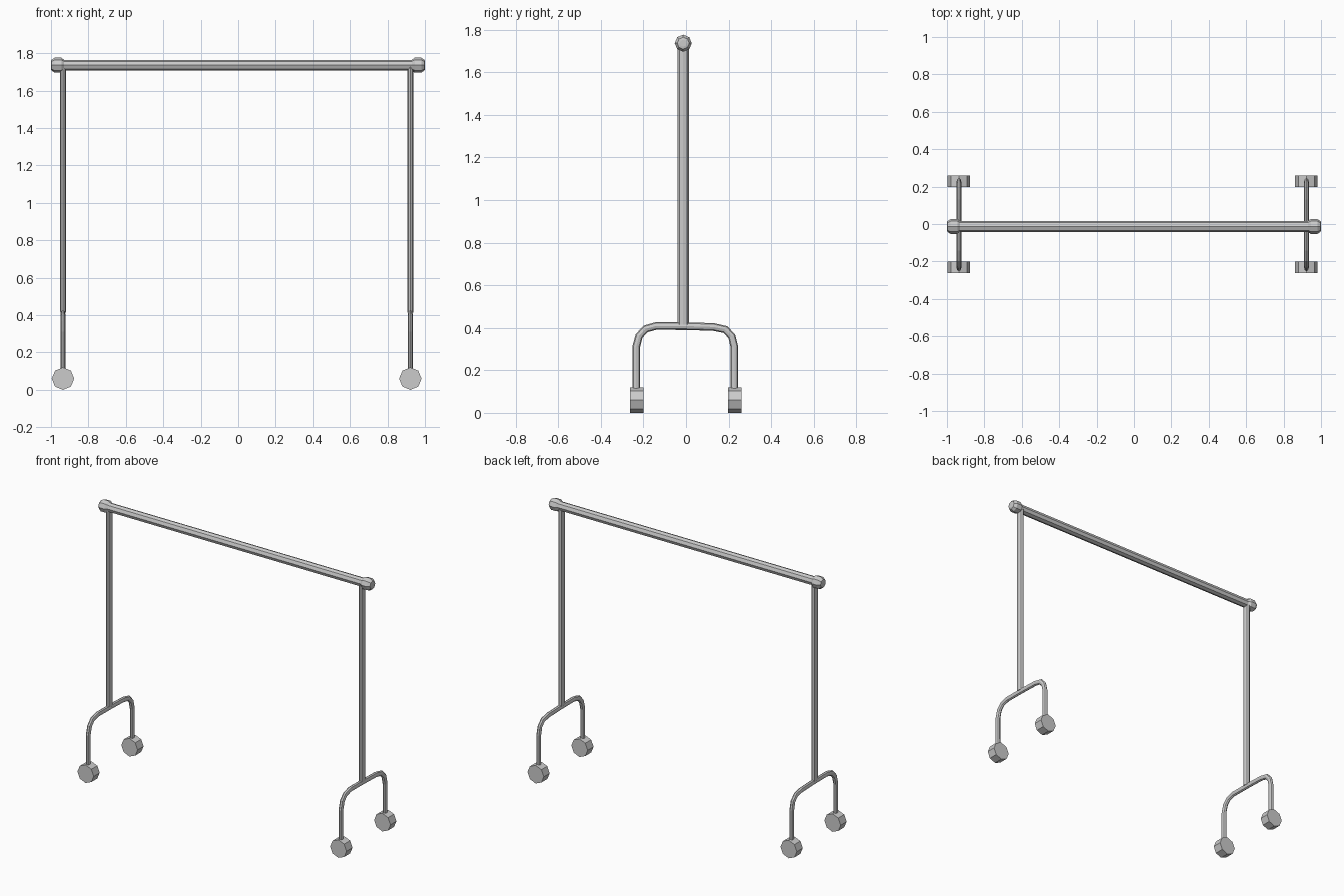
import bpy, bmesh, math
from mathutils import Vector

if "Cube" in bpy.data.objects:
    bpy.data.objects.remove(bpy.data.objects["Cube"])

BAR_Y, BAR_Z = -0.013, 1.736
SIDES_X = (-0.936, 0.922)


def loft(name, rings, loc=(0, 0, 0)):
    """Skin a list of equal-length vertex rings and cap both ends."""
    bm = bmesh.new()
    rows = [[bm.verts.new(p) for p in ring] for ring in rings]
    n = len(rows[0])
    for a, b in zip(rows, rows[1:]):
        for i in range(n):
            j = (i + 1) % n
            bm.faces.new((a[i], a[j], b[j], b[i]))
    bm.faces.new(rows[0])
    bm.faces.new(rows[-1])
    bmesh.ops.recalc_face_normals(bm, faces=bm.faces)
    mesh = bpy.data.meshes.new(name)
    bm.to_mesh(mesh)
    bm.free()
    ob = bpy.data.objects.new(name, mesh)
    ob.location = loc
    bpy.context.collection.objects.link(ob)
    return ob


def circle(n, phase=0.0):
    return [(math.cos(2 * math.pi * i / n + phase), math.sin(2 * math.pi * i / n + phase)) for i in range(n)]


def turned_x(name, profile, loc, n=8):
    """Lathe (x, radius) pairs around the x axis."""
    return loft(name, [[(x, r * c, r * s) for c, s in circle(n)] for x, r in profile], loc)


def tube_yz(name, path, r_plane, r_x, x, n=8):
    """Sweep an oval along a path lying in the yz plane."""
    pts = [Vector((0, y, z)) for y, z in path]
    rings = []
    for i, p in enumerate(pts):
        d_in = (p - pts[max(i - 1, 0)]).normalized()
        d_out = (pts[min(i + 1, len(pts) - 1)] - p).normalized()
        t = (d_in + d_out).normalized()
        side = Vector((0, -t.z, t.y))
        rings.append([p + side * (r_plane * c) + Vector((r_x * s, 0, 0)) for c, s in circle(n)])
    return loft(name, rings, (x, 0, 0))


# Hanging bar
turned_x("hanging_bar", [(-0.96, 0.029), (0.96, 0.029)], (0, BAR_Y, BAR_Z))

# Faceted end caps
cap = [(0.928, 0.028), (0.945, 0.04), (0.98, 0.04), (0.998, 0.028), (1.0, 0.016)]
for label, s in (("left", -1), ("right", 1)):
    turned_x(f"end_cap_{label}", [(s * x, r) for x, r in cap], (0, BAR_Y, BAR_Z))

# Bent fork path (y, z)
fork = [(-0.234, 0.08), (-0.234, 0.31), (-0.22, 0.362), (-0.19, 0.395), (-0.14, 0.409),
        (0.0, 0.408), (0.13, 0.404), (0.185, 0.392), (0.215, 0.36), (0.227, 0.31), (0.227, 0.08)]

for label, x in zip(("left", "right"), SIDES_X):
    # Upright post
    tube_yz(f"post_{label}", [(BAR_Y, 0.415), (BAR_Y, BAR_Z)], 0.026, 0.016, x)
    # Fork leg
    tube_yz(f"fork_{label}", fork, 0.018, 0.0125, x)
    # Octagonal wheels
    for end, y in (("front", -0.231), ("back", 0.229)):
        loft(f"wheel_{label}_{end}",
             [[(0.06 * c, w, 0.06 * s) for c, s in circle(8)] for w in (-0.031, 0.031)],
             (x, y, 0.06))
